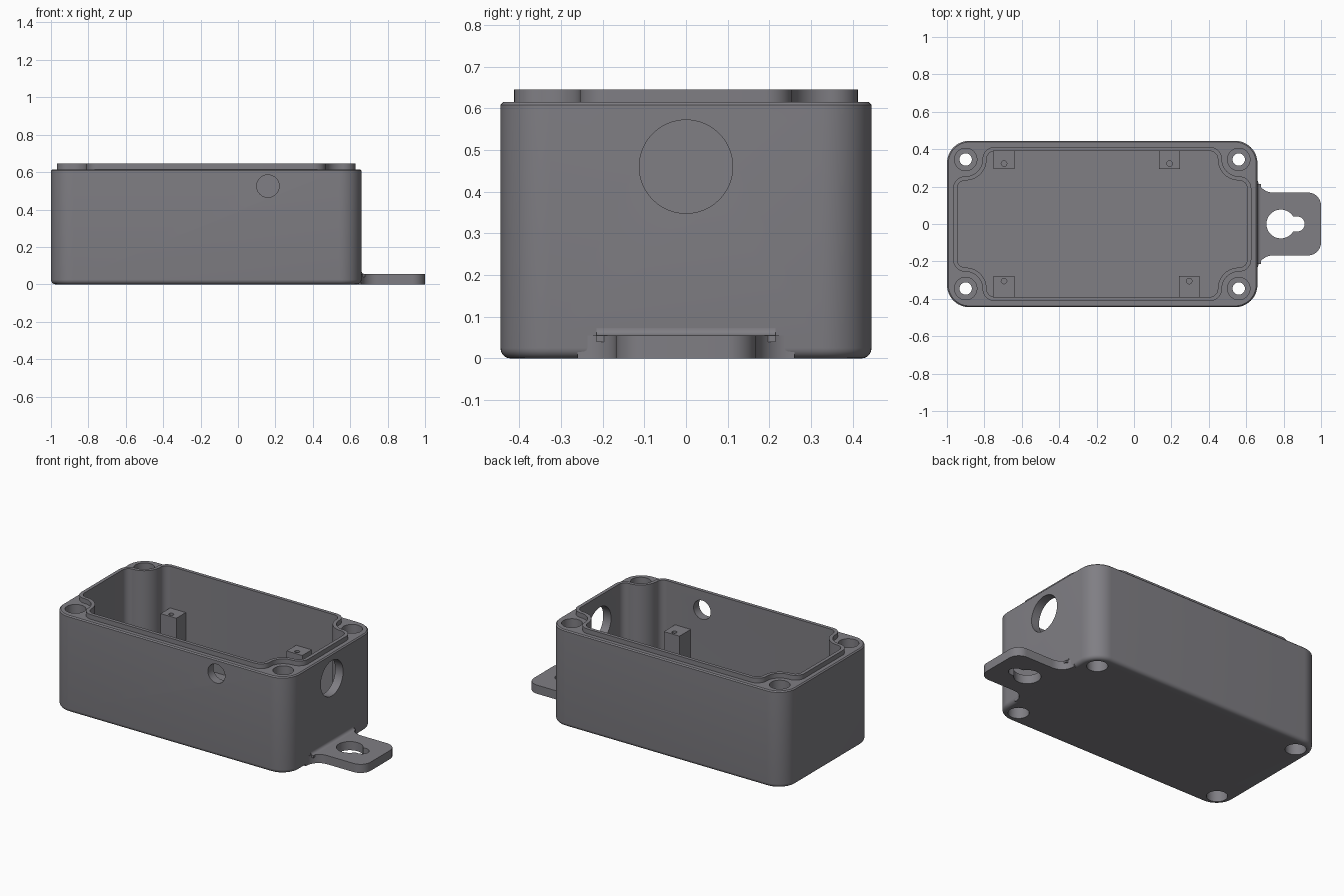
import bpy
import bmesh
import math
from mathutils import Vector

cube = bpy.data.objects.get("Cube")
if cube:
    bpy.data.objects.remove(cube, do_unlink=True)

grey = bpy.data.materials.new("dark grey plastic")
grey.use_nodes = True
COLOUR = (0.215, 0.21, 0.23, 1)
grey.diffuse_color = COLOUR
grey.node_tree.nodes["Principled BSDF"].inputs["Base Color"].default_value = COLOUR

CX = -0.17            # centre of the box along x
HX, HY = 0.83, 0.445  # half sizes of the box
RIM, TOP = 0.615, 0.645
FLOOR = 0.055


def rounded(corners, steps=10):
    """Outline from (x, y, radius) corners, filleting convex and concave ones."""
    out = []
    n = len(corners)
    for i, (x, y, r) in enumerate(corners):
        p = Vector((x, y))
        if r <= 0:
            out.append(p)
            continue
        u = (Vector(corners[i - 1][:2]) - p).normalized()
        v = (Vector(corners[(i + 1) % n][:2]) - p).normalized()
        half = u.angle(v) / 2
        c = p + (u + v).normalized() * r / math.sin(half)
        a = p + u * r / math.tan(half) - c
        b = p + v * r / math.tan(half) - c
        start = math.atan2(a.y, a.x)
        sweep = math.remainder(math.atan2(b.y, b.x) - start, math.tau)
        for k in range(steps + 1):
            t = start + sweep * k / steps
            out.append(c + Vector((math.cos(t), math.sin(t))) * r)
    return out


def circle(x, y, r, n=48):
    return [Vector((x + r * math.cos(math.tau * k / n),
                    y + r * math.sin(math.tau * k / n))) for k in range(n)]


def loft(name, sections, axis="z"):
    """Solid through (outline, height) sections along the given axis."""
    place = {"z": lambda p, h: (p.x, p.y, h),
             "y": lambda p, h: (p.x, h, p.y),
             "x": lambda p, h: (h, p.x, p.y)}[axis]
    bm = bmesh.new()
    rings = [[bm.verts.new(place(p, h)) for p in pts] for pts, h in sections]
    for lo, hi in zip(rings, rings[1:]):
        for i in range(len(lo)):
            j = (i + 1) % len(lo)
            bm.faces.new((lo[i], lo[j], hi[j], hi[i]))
    bm.faces.new(rings[0][::-1])
    bm.faces.new(rings[-1])
    bmesh.ops.recalc_face_normals(bm, faces=bm.faces)
    mesh = bpy.data.meshes.new(name)
    bm.to_mesh(mesh)
    bm.free()
    mesh.materials.append(grey)
    ob = bpy.data.objects.new(name, mesh)
    bpy.context.collection.objects.link(ob)
    return ob


def prism(name, pts, lo, hi, axis="z"):
    return loft(name, [(pts, lo), (pts, hi)], axis)


def activate(ob):
    bpy.ops.object.select_all(action="DESELECT")
    ob.select_set(True)
    bpy.context.view_layer.objects.active = ob


def cut(ob, cutter):
    cutter.hide_render = True
    mod = ob.modifiers.new("cut", "BOOLEAN")
    mod.operation = "DIFFERENCE"
    mod.solver = "EXACT"
    mod.object = cutter
    activate(ob)
    bpy.ops.object.modifier_apply(modifier=mod.name)
    bpy.data.objects.remove(cutter, do_unlink=True)


def box_outline(inset):
    x, y, r = HX - inset, HY - inset, 0.12 - inset
    return rounded([(CX + x, y, r), (CX - x, y, r), (CX - x, -y, r), (CX + x, -y, r)], 12)


def notched_outline(inset):
    """Rectangle whose corners step inwards around the screw holes."""
    x, y = 0.797 - inset, 0.412 - inset
    step = 0.157
    outer, inner = 0.065 - inset, 0.09 + inset
    corners = []
    for sx, sy in ((1, 1), (-1, 1), (-1, -1), (1, -1)):
        trio = [(CX + sx * x, sy * (y - step), outer),
                (CX + sx * (x - step), sy * (y - step), inner),
                (CX + sx * (x - step), sy * y, outer)]
        corners += trio if sx * sy > 0 else trio[::-1]
    return rounded(corners)


def cavity():
    return prism("cavity_cutter", notched_outline(0.022), FLOOR, 0.8)


# Box with a rounded bottom edge and a fine chamfer at the rim
R = 0.025
sections = [(box_outline(R * (1 - math.sin(a))), R * (1 - math.cos(a)))
            for a in (math.pi / 2 * k / 5 for k in range(6))]
sections += [(box_outline(0), RIM - 0.007), (box_outline(0.007), RIM)]
box_body = loft("box_body", sections)
cut(box_body, cavity())

# Screw holes, widened at both ends
for sx in (-1, 1):
    for sy in (-1, 1):
        hx, hy = CX + sx * 0.73, sy * 0.345
        for r, lo, hi in ((0.033, -0.1, 0.8), (0.06, RIM - 0.06, 0.8), (0.06, -0.1, 0.1)):
            cut(box_body, prism("screw_cutter", circle(hx, hy, r), lo, hi))

# Cable openings in the right end and the front wall
cut(box_body, prism("end_cutter", circle(0, 0.46, 0.112, 64), 0.5, 0.8, "x"))
cut(box_body, prism("front_cutter", circle(0.16, 0.525, 0.06), -0.6, -0.3, "y"))

# Raised sealing lip
sealing_lip = prism("sealing_lip", notched_outline(0), RIM, TOP)
cut(sealing_lip, cavity())

# Mounting tab with flared root and keyhole
half_tab = [(0.635, -0.26, 0), (0.658, -0.26, 0), (0.658, -0.168, 0.085), (1.0, -0.168, 0.07)]
tab_corners = half_tab + [(x, -y, r) for x, y, r in reversed(half_tab)]
mounting_tab = prism("mounting_tab", rounded(tab_corners), 0, FLOOR)
cut(mounting_tab, prism("keyhole_cutter", circle(0.785, 0, 0.077), -0.1, 0.2))
slot = rounded([(0.79, -0.04, 0), (0.912, -0.04, 0.039), (0.912, 0.04, 0.039), (0.79, 0.04, 0)])
cut(mounting_tab, prism("slot_cutter", slot, -0.1, 0.2))

# Small fillet where the tab meets the wall
fillet = rounded([(0.64, 0.04, 0), (0.68, 0.04, 0), (0.68, 0.055, 0),
                  (0.66, 0.055, 0.018), (0.66, 0.075, 0), (0.64, 0.075, 0)], 5)
tab_fillet = prism("tab_fillet", fillet, -0.215, 0.215, "y")

# Board posts against the long walls, each with a pilot hole
parts = [box_body, sealing_lip, mounting_tab, tab_fillet]
for name, x, side, reach in (("back_left_post", 0.19, 1, 0.295), ("back_right_post", -0.695, 1, 0.295),
                             ("front_left_post", 0.295, -1, 0.277), ("front_right_post", -0.695, -1, 0.277)):
    w = 0.055
    square = [Vector((x + a * w, side * b)) for a, b in
              ((-1, reach), (1, reach), (1, 0.395), (-1, 0.395))]
    post = prism(name, square, FLOOR - 0.01, 0.38)
    cut(post, prism("pilot_cutter", circle(x, side * (reach + 0.028), 0.015, 20), 0.26, 0.5))
    parts.append(post)

for ob in parts:
    activate(ob)
    bpy.ops.object.shade_smooth_by_angle(angle=math.radians(30))
